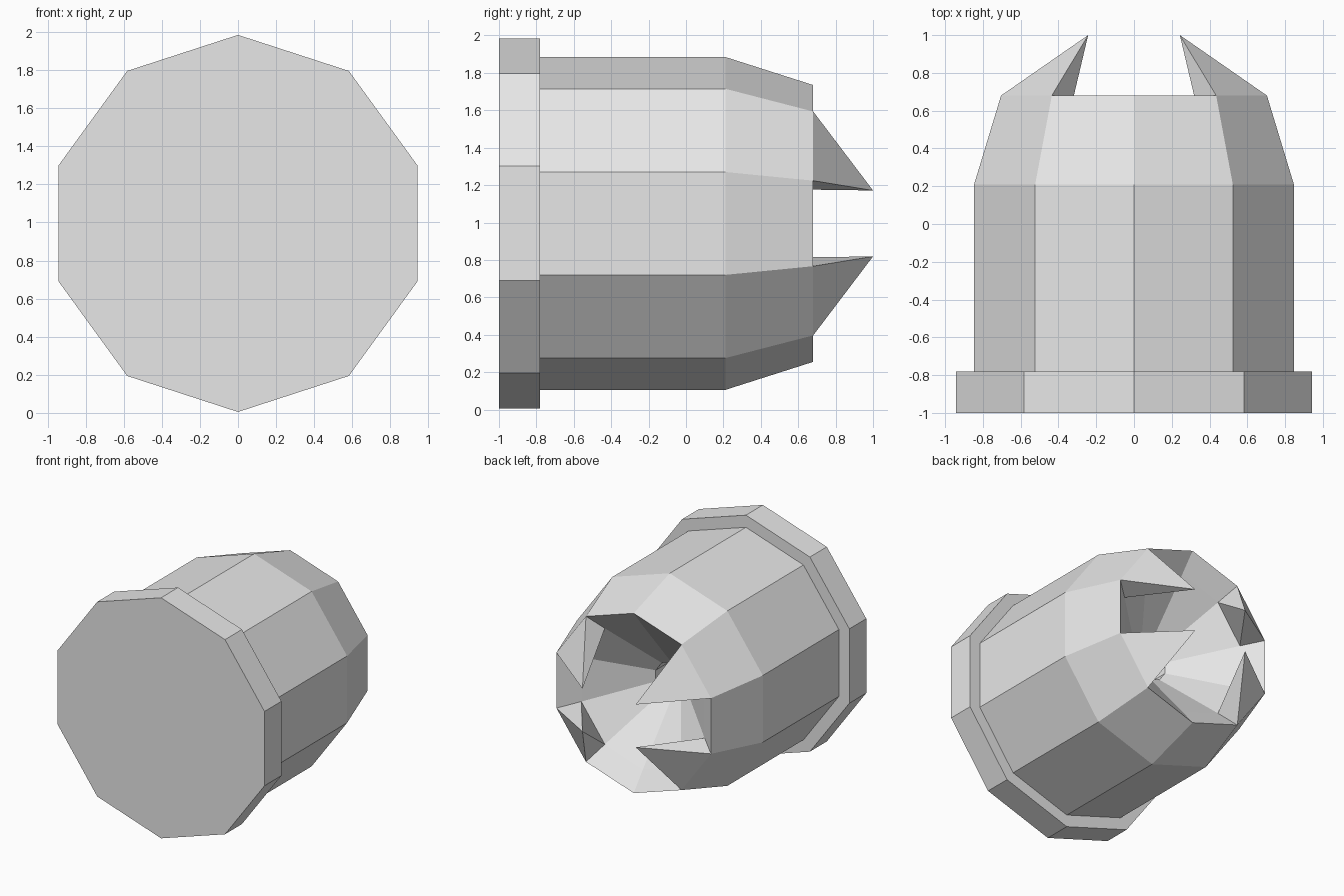
import bpy, bmesh, math
from mathutils import Vector

if "Cube" in bpy.data.objects:
    bpy.data.objects.remove(bpy.data.objects["Cube"])

SIDES = 10
AXIS_Z = 0.995

metal = bpy.data.materials.new("light grey")
metal.diffuse_color = (0.8, 0.8, 0.8, 1)
metal.use_nodes = True
metal.node_tree.nodes["Principled BSDF"].inputs["Base Color"].default_value = metal.diffuse_color


def point(angle, radius, y):
    return Vector((radius * math.cos(angle), y, AXIS_Z + radius * math.sin(angle)))


def turned(name, profile, cap_start, cap_end, tooth_band=None, teeth=(), tip=None):
    """Turn a (y, radius) profile about the y axis; chosen band faces become spikes."""
    bm = bmesh.new()
    step = math.tau / SIDES
    rings = [[bm.verts.new(point(math.pi / 2 - k * step, r, y)) for k in range(SIDES)]
             for y, r in profile]
    for band in range(len(rings) - 1):
        a, b = rings[band], rings[band + 1]
        for k in range(SIDES):
            n = (k + 1) % SIDES
            quad = [a[k], a[n], b[n], b[k]]
            if band == tooth_band and k in teeth:
                top = bm.verts.new(point(math.pi / 2 - (k + 0.5) * step, tip[1], tip[0]))
                for i in range(4):
                    bm.faces.new((quad[i], quad[(i + 1) % 4], top))
            else:
                bm.faces.new(quad)
    if cap_start:
        bm.faces.new(rings[0])
    if cap_end:
        bm.faces.new(rings[-1])
    bmesh.ops.recalc_face_normals(bm, faces=bm.faces)
    mesh = bpy.data.meshes.new(name)
    bm.to_mesh(mesh)
    bm.free()
    mesh.materials.append(metal)
    obj = bpy.data.objects.new(name, mesh)
    bpy.context.collection.objects.link(obj)
    return obj


# Wide base flange
turned("base_flange", [(-1.0, 0.99), (-0.78, 0.99)], True, True)

# Barrel with tapered nose, funnel mouth, central bore and four teeth on the rim
turned("toothed_barrel",
       [(-0.78, 0.89), (0.21, 0.89), (0.68, 0.74), (0.56, 0.59), (0.19, 0.15), (-0.2, 0.15)],
       True, True, tooth_band=2, teeth=(1, 3, 6, 8), tip=(1.0, 0.30))
